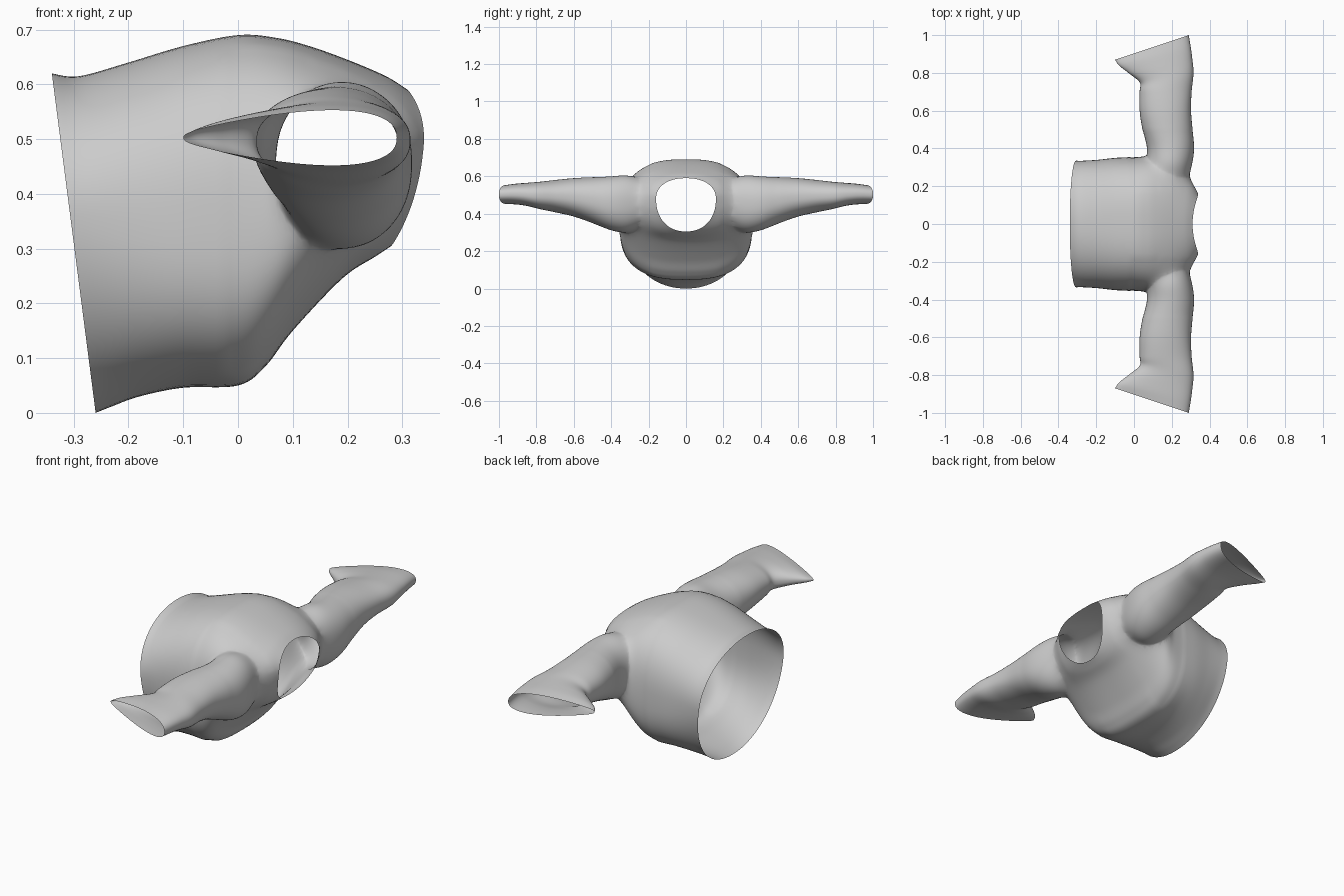
import bpy, bmesh, math
from mathutils import Vector

if "Cube" in bpy.data.objects:
    bpy.data.objects.remove(bpy.data.objects["Cube"])

N, SUB = 96, 7


def spline(rows):
    """Catmull-Rom interpolation through rows of section parameters."""
    out = []
    for i in range(len(rows) - 1):
        a, b, c, d = (rows[max(i - 1, 0)], rows[i], rows[i + 1],
                      rows[min(i + 2, len(rows) - 1)])
        for s in range(SUB):
            t = s / SUB
            out.append([0.5 * (2 * q + (r - p) * t + (2 * p - 5 * q + 4 * r - w) * t * t
                               + (3 * q - p - 3 * r + w) * t ** 3)
                        for p, q, r, w in zip(a, b, c, d)])
    out.append(rows[-1])
    return out


def spow(v, e):
    return math.copysign(abs(v) ** e, v)


def loft(name, rows, section):
    """Tube through sections, closed by fans; returns object and fan centres."""
    bm = bmesh.new()
    rings = [[bm.verts.new(section(r, 2 * math.pi * k / N)) for k in range(N)]
             for r in spline(rows)]
    for a, b in zip(rings, rings[1:]):
        for k in range(N):
            j = (k + 1) % N
            bm.faces.new((a[k], a[j], b[j], b[k]))
    centres = []
    for ring in (rings[0], rings[-1]):
        c = sum((v.co for v in ring), Vector()) / N
        centres.append(c)
        cv = bm.verts.new(c)
        for k in range(N):
            bm.faces.new((ring[k], ring[(k + 1) % N], cv))
    bmesh.ops.recalc_face_normals(bm, faces=bm.faces)
    me = bpy.data.meshes.new(name)
    bm.to_mesh(me)
    bm.free()
    ob = bpy.data.objects.new(name, me)
    bpy.context.collection.objects.link(ob)
    return ob, centres


# Torso, hem to neck: x bottom, x top, z bottom, z top, widest z, half width, exponent, side bulge
torso_rows = [
    (-.26, -.34, .000, .62, .36, .335, 2.1, 0),
    (-.23, -.29, .012, .615, .36, .335, 2.2, 0),
    (-.18, -.20, .030, .64, .35, .340, 2.4, 0),
    (-.10, -.10, .046, .67, .34, .350, 2.6, 0),
    (.00, .00, .050, .69, .34, .355, 2.7, 0),
    (.05, .07, .085, .685, .36, .360, 2.7, 0),
    (.10, .13, .150, .67, .39, .365, 2.5, 0),
    (.19, .20, .245, .645, .44, .345, 2.3, 0),
    (.25, .27, .285, .615, .46, .250, 2.2, .03),
    (.28, .31, .305, .59, .48, .160, 2.2, .04),
]


def torso_section(r, t):
    xb, xt, z0, z1, zm, w, e, bulge = r
    c, s = spow(math.cos(t), 2 / e), spow(math.sin(t), 2 / e)
    z = zm + s * ((z1 - zm) if s > 0 else (zm - z0))
    f = (z - z0) / (z1 - z0)
    return Vector((xb + (xt - xb) * f + bulge * c * c, w * c, z))


# Sleeve, shoulder to cuff: y inner, y outer, x inner, x outer, z bottom, z top, pinch
sleeve_rows = [
    (.20, .20, .12, .270, .37, .56, 0),
    (.30, .30, .07, .305, .30, .605, 0),
    (.40, .40, .07, .320, .31, .60, 0),
    (.50, .50, .045, .310, .35, .595, 0),
    (.60, .60, .03, .302, .385, .59, 0),
    (.70, .70, .03, .305, .408, .58, 0),
    (.75, .80, .03, .315, .42, .575, .1),
    (.80, .88, -.03, .308, .432, .575, .3),
    (.84, .94, -.08, .300, .435, .575, .5),
    (.87, 1.0, -.10, .290, .435, .57, .65),
]


def sleeve_section(side):
    def section(r, t):
        yi, yo, x0, x1, z0, z1, p = r
        u = math.cos(t)
        f = (u + 1) / 2
        z = (z0 + z1) / 2 + (z1 - z0) / 2 * spow(math.sin(t), .85) * (1 - p * (1 - f))
        return Vector((x0 + (x1 - x0) * f, side * (yi + (yo - yi) * f), z))
    return section


garment, openings = loft("garment", torso_rows, torso_section)
bpy.context.view_layer.objects.active = garment
garment.select_set(True)

# Weld both sleeves to the torso
for side in (1, -1):
    sleeve, caps = loft("sleeve", sleeve_rows, sleeve_section(side))
    openings.append(caps[-1])
    mod = garment.modifiers.new("join_sleeve", 'BOOLEAN')
    mod.operation, mod.solver, mod.object = 'UNION', 'EXACT', sleeve
    bpy.ops.object.modifier_apply(modifier=mod.name)
    bpy.data.objects.remove(sleeve)

# Open hem, neck and cuffs, then soften the armhole seams
bm = bmesh.new()
bm.from_mesh(garment.data)
caps = [min(bm.verts, key=lambda v: (v.co - c).length) for c in openings]
bmesh.ops.delete(bm, geom=caps, context='VERTS')
bmesh.ops.remove_doubles(bm, verts=bm.verts, dist=.002)
bmesh.ops.triangulate(bm, faces=[f for f in bm.faces if len(f.verts) > 4])
seam = [v for v in bm.verts if not v.is_boundary and v.co.x > -.02
        and .19 < abs(v.co.y) < .5]
for _ in range(14):
    bmesh.ops.smooth_vert(bm, verts=seam, factor=.5, use_axis_x=True,
                          use_axis_y=True, use_axis_z=True)
bmesh.ops.recalc_face_normals(bm, faces=bm.faces)
for f in bm.faces:
    f.smooth = True
bm.to_mesh(garment.data)
bm.free()
